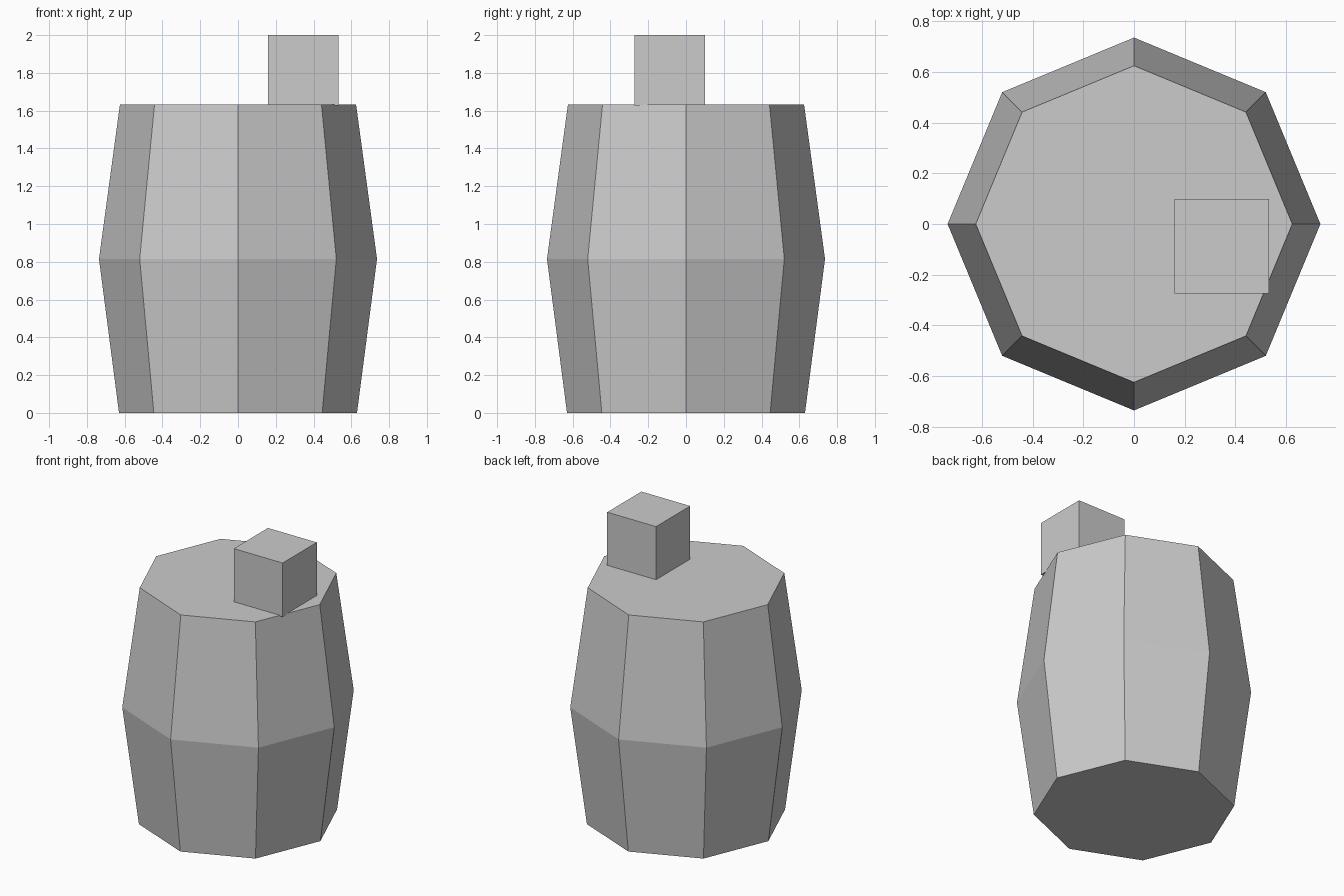
import bpy, bmesh
from math import cos, sin, tau

if "Cube" in bpy.data.objects:
    bpy.data.objects.remove(bpy.data.objects["Cube"])

SIDES = 8


def add_object(name, bm):
    bmesh.ops.recalc_face_normals(bm, faces=bm.faces)
    mesh = bpy.data.meshes.new(name)
    bm.to_mesh(mesh)
    bm.free()
    obj = bpy.data.objects.new(name, mesh)
    bpy.context.collection.objects.link(obj)
    return obj


# Barrel body: octagonal rings (radius, height), bulging at the middle
bm = bmesh.new()
rings = []
for radius, z in [(0.63, 0.0), (0.736, 0.815), (0.625, 1.633)]:
    rings.append([bm.verts.new((radius * cos(tau * i / SIDES),
                                radius * sin(tau * i / SIDES), z))
                  for i in range(SIDES)])
for low, high in zip(rings, rings[1:]):
    for i in range(SIDES):
        j = (i + 1) % SIDES
        bm.faces.new((low[i], low[j], high[j], high[i]))
bm.faces.new(rings[0][::-1])
bm.faces.new(rings[-1])
add_object("barrel_body", bm)

# Cube block sitting off-centre on the lid
bm = bmesh.new()
bmesh.ops.create_cube(bm, size=0.373)
block = add_object("lid_block", bm)
block.location = (0.346, -0.087, 2.0 - 0.373 / 2)
